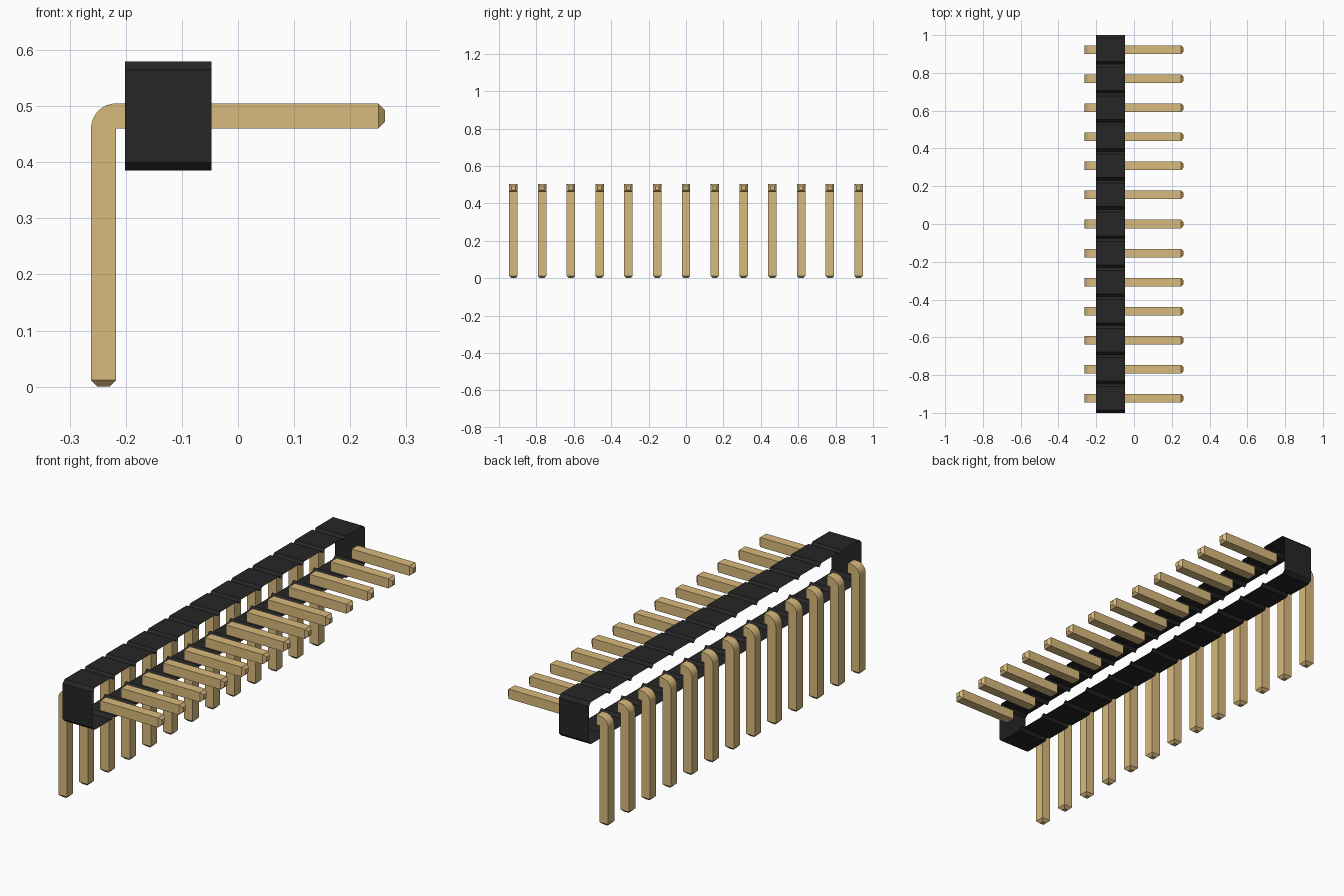
import bpy
import bmesh
from math import cos, sin, pi, radians

cube = bpy.data.objects.get("Cube")
if cube:
    bpy.data.objects.remove(cube, do_unlink=True)

COUNT = 13
PITCH = 2 / COUNT
HALF = 0.0225                 # half the pin thickness
LEFT, RIGHT = -0.201, -0.047  # housing sides
REACH = 0.262                 # outermost pin position
Z0, Z1 = 0.46, 0.505          # horizontal pin bottom and top
CH = 0.012                    # pin tip chamfer


def material(name, colour):
    mat = bpy.data.materials.new(name)
    mat.use_nodes = True
    mat.diffuse_color = (*colour, 1)
    bsdf = mat.node_tree.nodes["Principled BSDF"]
    bsdf.inputs["Base Color"].default_value = (*colour, 1)
    bsdf.inputs["Roughness"].default_value = 0.6
    return mat


gold = material("gold metal", (0.69, 0.49, 0.205))
black = material("black plastic", (0.02, 0.019, 0.019))


def loft(name, rings, mat, cap_end=False):
    """Join equal closed rings of points into an open sleeve."""
    bm = bmesh.new()
    loops = [[bm.verts.new(p) for p in ring] for ring in rings]
    for a, b in zip(loops, loops[1:]):
        for i in range(len(a)):
            j = (i + 1) % len(a)
            bm.faces.new((a[i], a[j], b[j], b[i]))
    if cap_end:
        bm.faces.new(loops[-1])
    bmesh.ops.remove_doubles(bm, verts=bm.verts, dist=1e-5)
    bmesh.ops.recalc_face_normals(bm, faces=bm.faces)
    mesh = bpy.data.meshes.new(name)
    bm.to_mesh(mesh)
    bm.free()
    mesh.materials.append(mat)
    mesh.shade_smooth()
    mesh.set_sharp_from_angle(angle=radians(30))
    obj = bpy.data.objects.new(name, mesh)
    bpy.context.collection.objects.link(obj)
    return obj


def section(inner, outer, w=HALF):
    """Rectangular pin section between two (x, z) points."""
    return [(x, y, z) for (x, z), y in
            ((inner, -w), (outer, -w), (outer, w), (inner, w))]


# Housing: open sleeve with chamfered notches between the positions
NOTCH = 0.0146
top = []
for k in range(COUNT):
    y = -1 + k * PITCH
    top += [(y, 0.58 - NOTCH), (y + NOTCH, 0.58), (y + PITCH - NOTCH, 0.58)]
top.append((1, 0.58 - NOTCH))
bottom = [(y, 0.965 - z) for y, z in reversed(top)]
outline = top + bottom
housing = loft("housing", [[(x, y, z) for y, z in outline]
                           for x in (LEFT, RIGHT)], black)

# Bent leg: stub, rounded outer corner, vertical run and chamfered tip
size = Z1 - Z0
px = -REACH + size
leg_rings = [section((LEFT, Z0), (LEFT, Z1))]
for i in range(9):
    a = pi / 2 * (1 + i / 8)
    leg_rings.append(section((px, Z0), (px + size * cos(a), Z0 + size * sin(a))))
leg_rings.append(section((px, CH), (-REACH, CH)))
leg_rings.append(section((px - CH, 0), (-REACH + CH, 0), HALF - CH))
leg = loft("bent_leg", leg_rings, gold, cap_end=True)

# Straight contact with chamfered tip
contact = loft("contact_pin", [
    section((RIGHT, Z0), (RIGHT, Z1)),
    section((REACH - CH, Z0), (REACH - CH, Z1)),
    section((REACH, Z0 + CH), (REACH, Z1 - CH), HALF - CH),
], gold, cap_end=True)

# Repeat both pin halves along the row
for part in (leg, contact):
    for k in range(COUNT):
        obj = part if k == 0 else part.copy()
        if k:
            bpy.context.collection.objects.link(obj)
        obj.location.y = (k - (COUNT - 1) / 2) * PITCH
